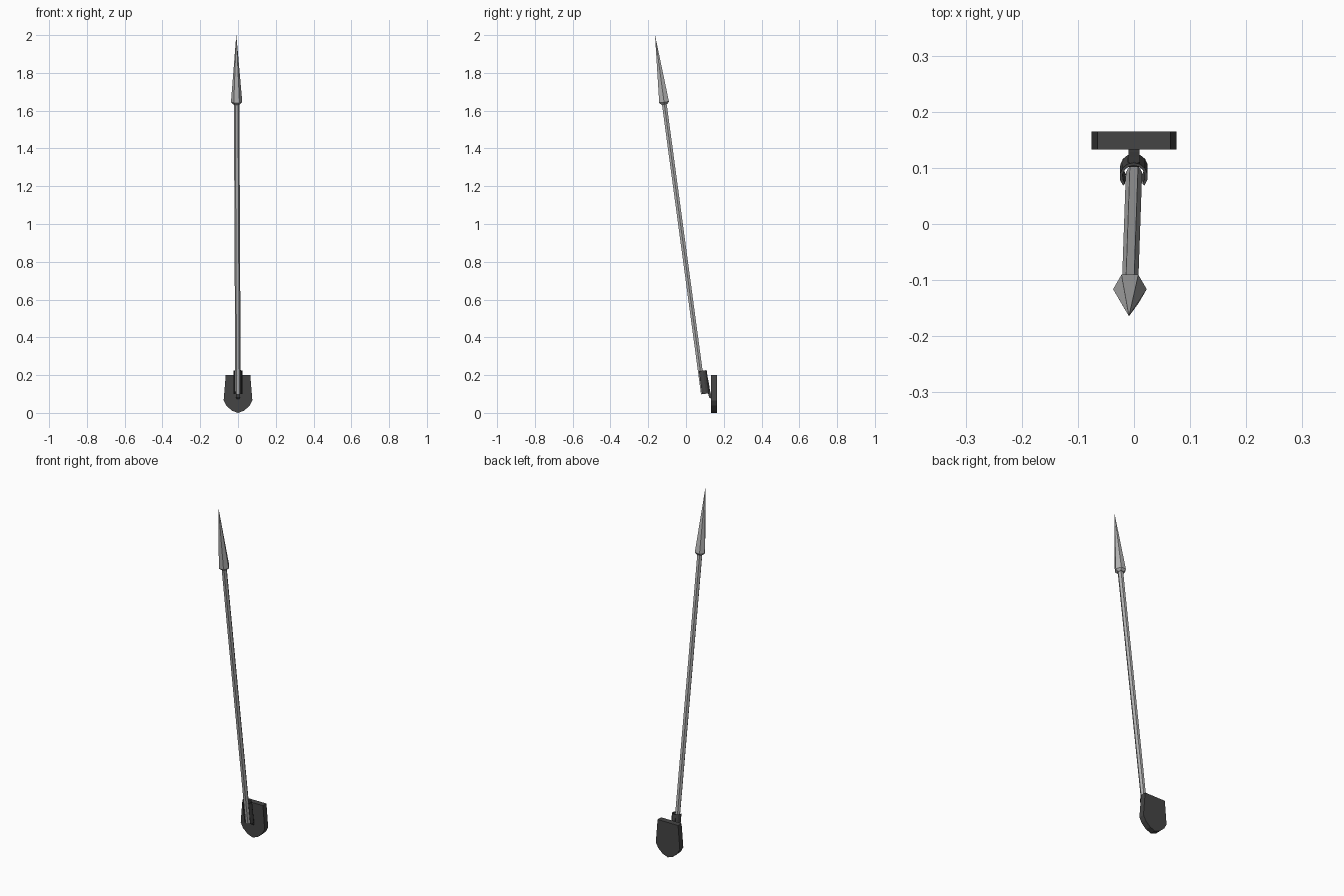
import bpy, bmesh, math
from mathutils import Vector

if "Cube" in bpy.data.objects:
    bpy.data.objects.remove(bpy.data.objects["Cube"])


def material(name, v):
    m = bpy.data.materials.new(name)
    m.diffuse_color = (v, v, v, 1)
    m.use_nodes = True
    m.node_tree.nodes["Principled BSDF"].inputs["Base Color"].default_value = m.diffuse_color
    return m


steel = material("light grey steel", 0.45)
iron = material("dark iron", 0.06)


def loft(name, rings, mat):
    """Skin a list of equal-length closed rings and cap both ends."""
    bm = bmesh.new()
    vs = [[bm.verts.new(p) for p in ring] for ring in rings]
    n = len(vs[0])
    for a, b in zip(vs, vs[1:]):
        for i in range(n):
            j = (i + 1) % n
            bm.faces.new((a[i], a[j], b[j], b[i]))
    bm.faces.new(vs[0])
    bm.faces.new(vs[-1])
    bmesh.ops.recalc_face_normals(bm, faces=bm.faces)
    me = bpy.data.meshes.new(name)
    bm.to_mesh(me)
    bm.free()
    me.materials.append(mat)
    ob = bpy.data.objects.new(name, me)
    bpy.context.collection.objects.link(ob)
    return ob


# Leaning spear axis
FOOT, TIP = Vector((0, 0.092, 0.1)), Vector((-0.009, -0.164, 2.0))
AXIS = (TIP - FOOT).normalized()
SIDE = Vector((1, 0, 0))
SIDE = (SIDE - AXIS * SIDE.dot(AXIS)).normalized()
BACK = AXIS.cross(SIDE)          # points towards +y


def at(z):
    return FOOT.lerp(TIP, (z - FOOT.z) / (TIP.z - FOOT.z))


def around(c, r, deg):
    a = math.radians(deg)
    return c + SIDE * r * math.cos(a) + BACK * r * math.sin(a)


def hexagon(z, r):
    return [around(at(z), r, 60 * i) for i in range(6)]


# Spear
loft("shaft", [hexagon(0.1, 0.0145), hexagon(1.645, 0.0145)], steel)
loft("spear_head", [hexagon(1.633, 0.018), hexagon(1.645, 0.03),
                    hexagon(2.0, 0.0002)], steel)


# Open-fronted holder hugging the shaft
def clasp(z, inner, outer):
    c = at(z) + BACK * 0.009
    angles = [-40 + 26 * i for i in range(11)]
    return ([around(c, outer, a) for a in angles]
            + [around(c, inner, a) for a in reversed(angles)])


loft("holder", [clasp(0.1, 0.019, 0.025), clasp(0.222, 0.02, 0.025)], iron)


# Curved arm joining holder to wall plate
def arm_section(y, z, w, t):
    return [(-w, y - t, z - t * 0.6), (w, y - t, z - t * 0.6),
            (w, y + t, z + t * 0.6), (-w, y + t, z + t * 0.6)]


loft("holder_arm", [arm_section(*p) for p in (
    (0.106, 0.212, 0.010, 0.004), (0.115, 0.16, 0.010, 0.005),
    (0.122, 0.11, 0.010, 0.006), (0.128, 0.087, 0.010, 0.006),
    (0.139, 0.077, 0.008, 0.006))], iron)

# Shield-shaped wall plate
half = [(0.065, 0.2), (0.076, 0.066), (0.061, 0.038), (0.033, 0.012)]
outline = half + [(0, 0)] + [(-x, z) for x, z in reversed(half)]
loft("wall_plate", [[(x, y, z) for x, z in outline]
                    for y in (0.133, 0.165)], iron)
